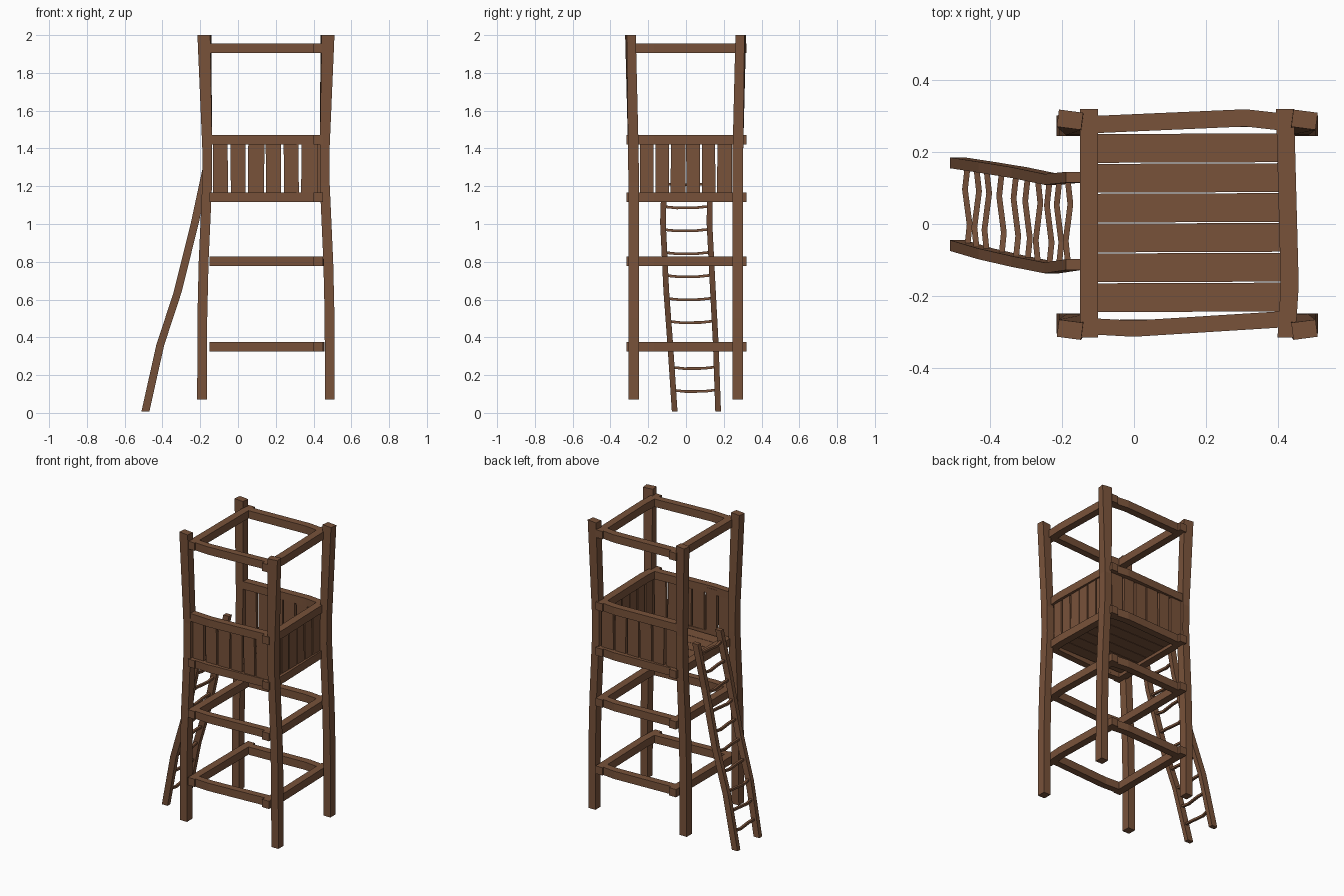
import bpy, bmesh, math, random
from mathutils import Vector

if "Cube" in bpy.data.objects:
    bpy.data.objects.remove(bpy.data.objects["Cube"])

random.seed(4)
wood = bpy.data.materials.new("brown wood")
wood.diffuse_color = (0.188, 0.084, 0.042, 1)
wood.use_nodes = True
wood.node_tree.nodes["Principled BSDF"].inputs["Base Color"].default_value = wood.diffuse_color


def bar(name, pts, axis, sizes, twists=None):
    """Loft rectangles through pts, each lying across the given axis (0 x, 1 y, 2 z)."""
    u, v = [i for i in range(3) if i != axis]
    bm = bmesh.new()
    rings = []
    for k, p in enumerate(pts):
        w, h = sizes[k] if isinstance(sizes, list) else sizes
        t = twists[k] if twists else 0
        ring = []
        for a, b in ((-1, -1), (1, -1), (1, 1), (-1, 1)):
            x, y = a * w / 2, b * h / 2
            co = Vector(p)
            co[u] += x * math.cos(t) - y * math.sin(t)
            co[v] += x * math.sin(t) + y * math.cos(t)
            ring.append(bm.verts.new(co))
        rings.append(ring)
    for r, s in zip(rings, rings[1:]):
        for i in range(4):
            j = (i + 1) % 4
            bm.faces.new((r[i], r[j], s[j], s[i]))
    bm.faces.new(rings[0])
    bm.faces.new(rings[-1])
    bmesh.ops.recalc_face_normals(bm, faces=bm.faces)
    me = bpy.data.meshes.new(name)
    bm.to_mesh(me)
    bm.free()
    me.materials.append(wood)
    ob = bpy.data.objects.new(name, me)
    bpy.context.collection.objects.link(ob)
    return ob


# Corner posts: pinched at the platform, flared and twisted at the top
profile = [(0.07, 0.338, 0.275), (0.5, 0.337, 0.275), (0.8, 0.33, 0.275),
           (1.22, 0.311, 0.275), (1.4, 0.311, 0.277), (2.0, 0.326, 0.292)]
for sx, xn in ((-1, "left"), (1, "right")):
    for sy, yn in ((-1, "front"), (1, "back")):
        pts = [(0.148 + sx * x, sy * y - 0.002, z) for z, x, y in profile]
        bar(f"{yn}_{xn}_post", pts, 2, [(0.052, 0.056)] * 5 + [(0.068, 0.048)],
            [0, 0, 0, 0, 0, 0.13 * (-1 if sx * sy > 0 or sx < 0 else 1)])

# Horizontal beams at each level, slightly bowed; the ladder side has no handrail
for z, n in ((0.35, "lower"), (0.803, "middle"), (1.142, "floor"), (1.446, "hand"), (1.93, "top")):
    bar(n + "_front_beam", [(-0.145, -0.283, z), (0, -0.291, z), (0.445, -0.263, z)], 0, (0.045, 0.052))
    bar(n + "_back_beam", [(-0.145, 0.275, z), (0.31, 0.295, z), (0.445, 0.28, z)], 0, (0.048, 0.052))
    bar(n + "_right_beam", [(0.42, 0.32, z), (0.433, -0.17, z), (0.424, -0.315, z)], 1, (0.05, 0.052))
    if n != "hand":
        bar(n + "_left_beam", [(-0.125, 0.32, z), (-0.125, -0.315, z)], 1, (0.05, 0.052))

# Floor boards
for i in range(6):
    y = 0.21 - i * 0.083
    bar(f"floor_board_{i + 1}", [(-0.12, y, 1.148), (0.425, y + 0.002, 1.148)], 0, (0.08, 0.022))

# Wall boards on the front, back and right sides
for i in range(6):
    w = [(0.083 + random.uniform(-0.006, 0.004), 0.02) for _ in range(2)]
    x = -0.093 + i * 0.094
    d = random.uniform(-0.004, 0.004)
    for y, n in ((-0.276, "front"), (0.28, "back")):
        bar(f"{n}_wall_board_{i + 1}", [(x, y, 1.13), (x + d, y, 1.455)], 2, w)
    y = -0.207 + i * 0.082
    bar(f"right_wall_board_{i + 1}", [(0.428, y, 1.13), (0.428, y + d, 1.455)], 2,
        [(0.02, a - 0.008) for a, _ in w])

# Ladder: two bent rails, then wobbly rungs between them
rail_z = [0.0, 0.35, 0.63, 1.0, 1.28]
rail_x = [-0.49, -0.412, -0.32, -0.228, -0.168]
rail_y = {"front": [-0.06, -0.083, -0.104, -0.122, -0.113],
          "back": [0.17, 0.158, 0.143, 0.124, 0.13]}
for n, ys in rail_y.items():
    bar(n + "_ladder_rail", [(x, y, z + 0.008) for x, y, z in zip(rail_x, ys, rail_z)], 2, (0.042, 0.03))


def at(values, z):
    for k in range(4):
        if z <= rail_z[k + 1]:
            t = (z - rail_z[k]) / (rail_z[k + 1] - rail_z[k])
            return values[k] + t * (values[k + 1] - values[k])


for i in range(10):
    z = 0.117 + i * 0.1215
    x, a, b = at(rail_x, z), at(rail_y["front"], z), at(rail_y["back"], z)
    s = random.choice((-1, 1))
    pts = [(x + s * dx, a + (b - a) * t, z + dz) for t, dx, dz in
           ((0, 0, 0.003), (0.28, 0.007, -0.004), (0.7, -0.006, -0.003), (1, 0.002, 0.005))]
    bar(f"ladder_rung_{i + 1}", pts, 1, (0.016, 0.014))
